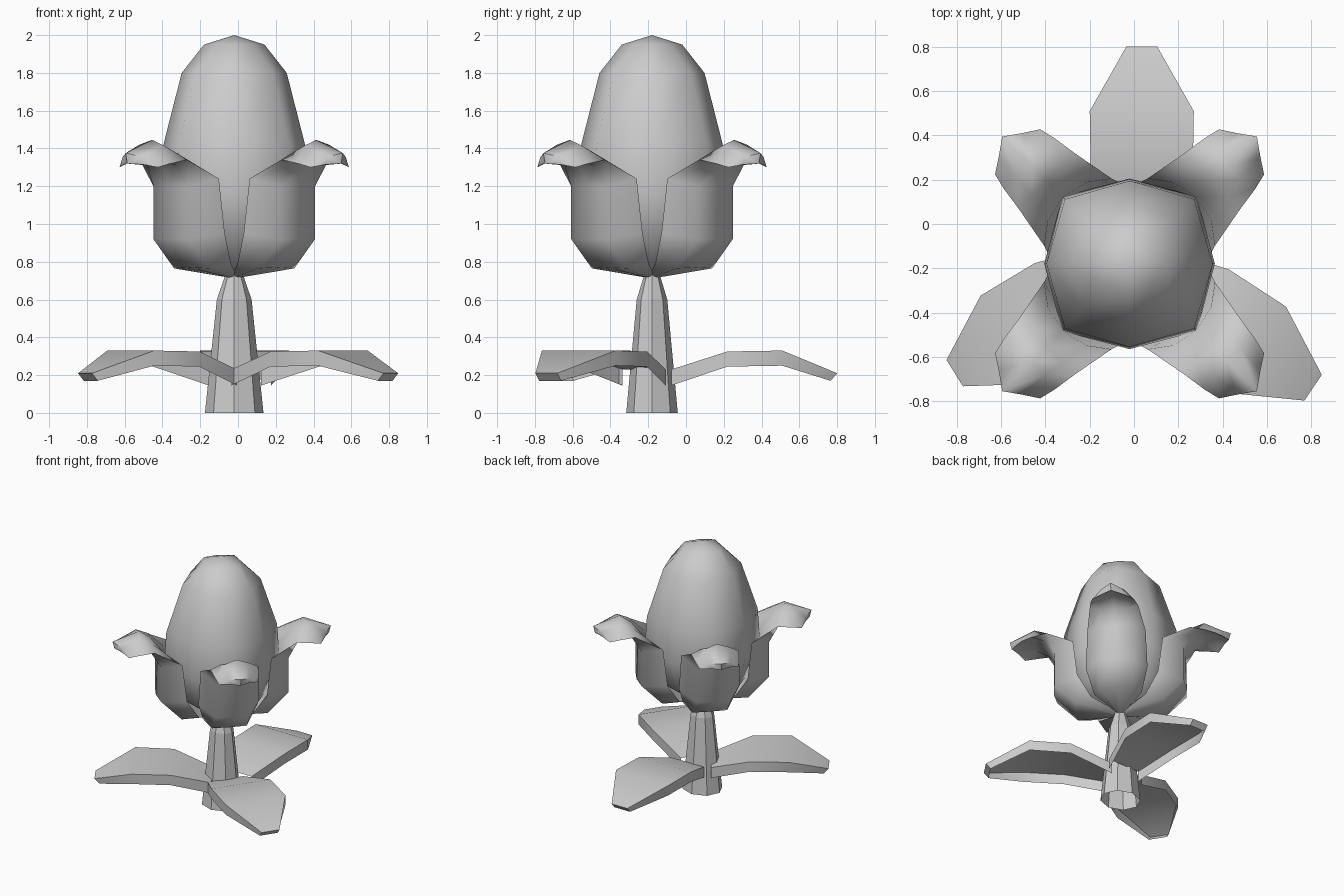
import bpy, bmesh
from math import sin, cos, pi, radians
from mathutils import Matrix, Vector

cube = bpy.data.objects.get("Cube")
if cube:
    bpy.data.objects.remove(cube)

AXIS = Vector((-0.02, -0.18, 0))

grey = bpy.data.materials.new("plain grey")
grey.use_nodes = True
grey.diffuse_color = (0.6, 0.6, 0.6, 1)
grey.node_tree.nodes["Principled BSDF"].inputs["Base Color"].default_value = (0.6, 0.6, 0.6, 1)


def make(name, bm, turn=0, shift=(0, 0, 0), smooth_angle=0):
    """Turn the mesh into an object placed around the flower's axis."""
    bmesh.ops.recalc_face_normals(bm, faces=bm.faces)
    mesh = bpy.data.meshes.new(name)
    bm.to_mesh(mesh)
    bm.free()
    mesh.materials.append(grey)
    obj = bpy.data.objects.new(name, mesh)
    bpy.context.collection.objects.link(obj)
    obj.matrix_world = Matrix.Translation(AXIS + Vector(shift)) @ Matrix.Rotation(radians(turn), 4, "Z")
    if smooth_angle:
        bpy.ops.object.select_all(action="DESELECT")
        bpy.context.view_layer.objects.active = obj
        obj.select_set(True)
        bpy.ops.object.shade_smooth_by_angle(angle=radians(smooth_angle))


def skin(bm, rows, closed):
    """Join rows of points with quads."""
    grid = [[bm.verts.new(p) for p in row] for row in rows]
    for a, b in zip(grid, grid[1:]):
        n = len(a)
        for i in range(n if closed else n - 1):
            j = (i + 1) % n
            bm.faces.new((a[i], a[j], b[j], b[i]))
    return grid


def lathe(bm, rings, depth=1):
    """Eight-sided form; each ring is height, radius, diagonal factor."""
    rows = []
    for z, r, k in rings:
        radii = [r * (k if i % 2 else 1) for i in range(8)]
        rows.append([(q * cos(i * pi / 4), depth * q * sin(i * pi / 4), z) for i, q in enumerate(radii)])
    return skin(bm, rows, True)


# Bud with a pointed cap
bm = bmesh.new()
top = lathe(bm, [(0.75, 0.1, 1), (0.9, 0.32, 1.08), (1.15, 0.385, 1.12), (1.42, 0.375, 1.1),
                 (1.8, 0.278, 1.04), (1.95, 0.16, 0.85)])[-1]
tip = bm.verts.new((0, 0, 2))
for i in range(8):
    bm.faces.new((top[i], top[(i + 1) % 8], tip))
make("bud", bm, smooth_angle=60)

# Stem, an open tube slightly narrower from front to back
bm = bmesh.new()
lathe(bm, [(0, 0.155, 1), (0.6, 0.092, 1), (0.78, 0.03, 1)], 0.88)
make("stem", bm)

# Petals: outer centre, outer middle, edge, inner middle, inner centre
# as (outward, sideways, height)
PETAL = [
    ((0.03, 0, 0.715), (0.03, 0.02, 0.72), (0.02, 0.03, 0.735), (0.02, 0.02, 0.76), (0.02, 0, 0.76)),
    ((0.335, 0, 0.77), (0.32, 0.13, 0.765), (0.2, 0.175, 0.79), (0.25, 0.1, 0.83), (0.27, 0, 0.83)),
    ((0.49, 0, 0.92), (0.475, 0.13, 0.92), (0.297, 0.226, 0.95), (0.36, 0.12, 0.97), (0.38, 0, 0.97)),
    ((0.48, 0, 1.2), (0.475, 0.13, 1.2), (0.33, 0.215, 1.24), (0.4, 0.12, 1.24), (0.425, 0, 1.24)),
    ((0.55, 0, 1.31), (0.545, 0.11, 1.31), (0.53, 0.178, 1.34), (0.53, 0.1, 1.375), (0.53, 0, 1.385)),
    ((0.63, 0, 1.37), (0.63, 0.09, 1.35), (0.64, 0.162, 1.32), (0.625, 0.085, 1.42), (0.615, 0, 1.445)),
    ((0.8, 0, 1.32), (0.755, 0.07, 1.315), (0.715, 0.144, 1.3), (0.76, 0.075, 1.355), (0.813, 0, 1.375)),
]
for side, angle in (("back_left", 45), ("back_right", 135), ("front_right", 225), ("front_left", 315)):
    bm = bmesh.new()
    rows = []
    for half in PETAL:
        mirrored = [(d, -w, z) for d, w, z in half[1:4]]
        rows.append(list(half) + mirrored[::-1])
    rim = skin(bm, rows, True)[-1]
    # Close the tip between its under and upper sides
    bm.faces.new((rim[0], rim[1], rim[3], rim[4]))
    bm.faces.new((rim[0], rim[4], rim[5], rim[7]))
    bm.faces.new(rim[1:4])
    bm.faces.new(rim[5:])
    make("petal_" + side, bm, angle, smooth_angle=60)

# Leaves, hollow underneath: outward distance, half width, top height, rim depth, rim inset
LEAF = [(0.075, 0.14, 0.23, 0.085, 0), (0.38, 0.23, 0.325, 0.08, 0),
        (0.68, 0.235, 0.33, 0.08, 0), (0.98, 0.07, 0.21, 0.04, 0.035)]
for side, angle, length, shift in (("back", 90, 0.97, (0.055, 0.03, 0)),
                                   ("right", 212, 0.95, (0, 0, 0)), ("left", 326, 1.02, (0, 0, 0))):
    bm = bmesh.new()
    rows = []
    for r, w, z, depth, inset in LEAF:
        d = r * length
        rows.append([(d - inset, -w, z - depth), (d, -w, z), (d, w, z), (d - inset, w, z - depth)])
    bm.faces.new(skin(bm, rows, False)[-1])
    make("leaf_" + side, bm, angle, shift, 40)
